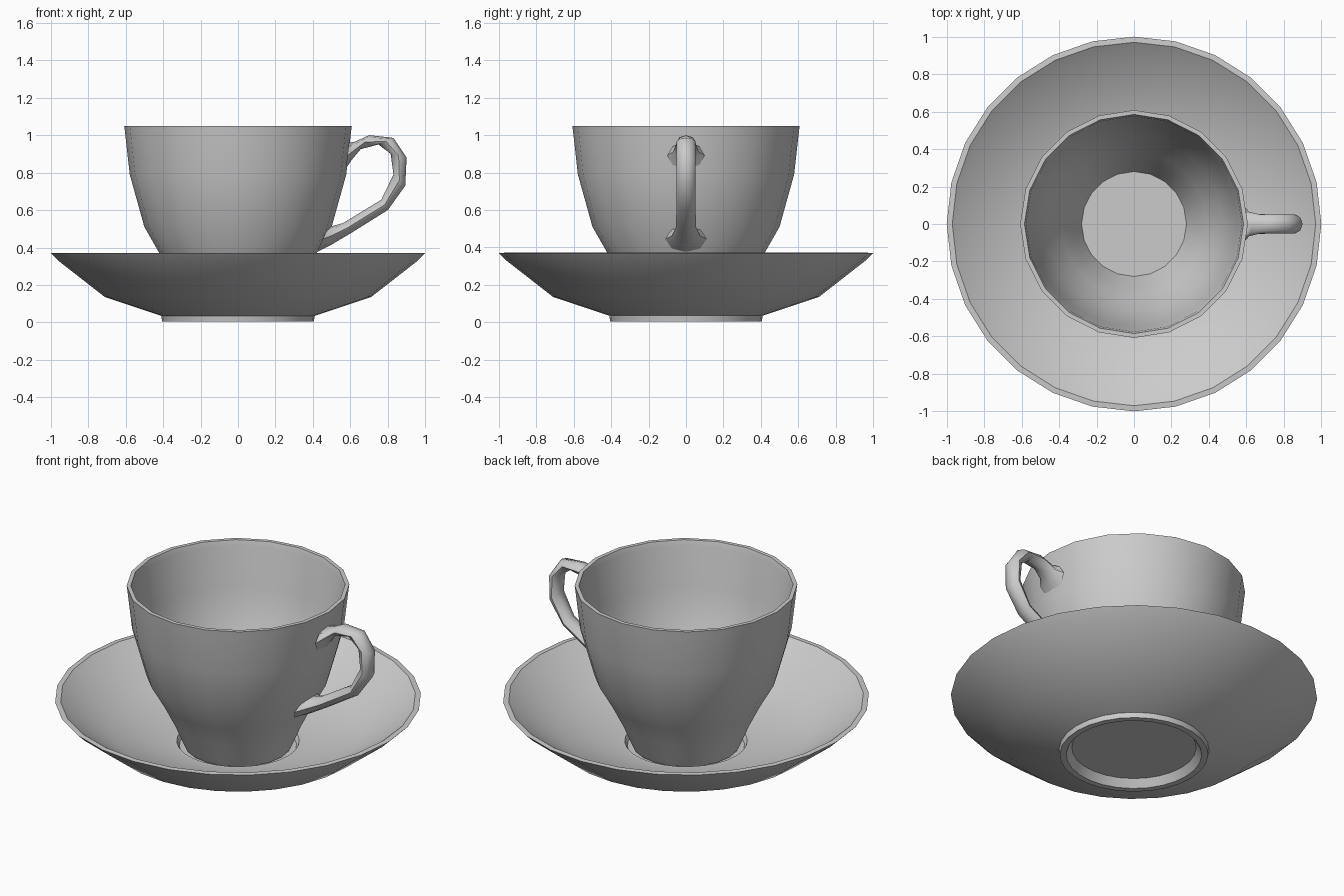
import bpy
import bmesh
from math import sin, cos, tau, radians
from mathutils import Vector

cube = bpy.data.objects.get("Cube")
if cube:
    bpy.data.objects.remove(cube, do_unlink=True)

# Single glaze colour
glaze = bpy.data.materials.new("grey_glaze")
glaze.use_nodes = True
GREY = (0.6, 0.6, 0.6, 1)
glaze.diffuse_color = GREY
glaze.node_tree.nodes["Principled BSDF"].inputs["Base Color"].default_value = GREY


def finish(name, bm, angle):
    """Turn a bmesh into a smooth shaded object."""
    bmesh.ops.recalc_face_normals(bm, faces=bm.faces[:])
    mesh = bpy.data.meshes.new(name)
    bm.to_mesh(mesh)
    bm.free()
    mesh.materials.append(glaze)
    obj = bpy.data.objects.new(name, mesh)
    bpy.context.collection.objects.link(obj)
    bpy.ops.object.select_all(action="DESELECT")
    obj.select_set(True)
    bpy.context.view_layer.objects.active = obj
    bpy.ops.object.shade_smooth_by_angle(angle=radians(angle))
    return obj


def loft(name, rings, angle):
    """Bridge rings of points in order and cap both ends."""
    bm = bmesh.new()
    loops = [[bm.verts.new(p) for p in ring] for ring in rings]
    n = len(loops[0])
    for a, b in zip(loops, loops[1:]):
        for i in range(n):
            j = (i + 1) % n
            bm.faces.new((a[i], a[j], b[j], b[i]))
    bm.faces.new(loops[0])
    bm.faces.new(loops[-1])
    return finish(name, bm, angle)


def lathe(name, profile, sides, angle=38):
    """Revolve a closed (radius, height) profile around z."""
    turns = [tau * i / sides for i in range(sides)]
    rings = [[(r * cos(t), r * sin(t), z) for t in turns] for r, z in profile]
    return loft(name, rings, angle)


# Saucer: foot ring, flared underside, rim, then the dish and its cup well
lathe("saucer", [
    (.34, .05), (.37, .005), (.405, .005), (.41, .035), (.71, .135),
    (.96, .33), (1.0, .37), (.97, .372), (.93, .342), (.69, .19),
    (.36, .112), (.335, .112), (.32, .085)], 28)

# Cup: outer wall from the base up, over the rim and down the inside
lathe("cup", [
    (.29, .09), (.305, .12), (.36, .25), (.42, .37), (.50, .51),
    (.578, .79), (.605, 1.03), (.608, 1.05), (.585, 1.05), (.576, 1.02),
    (.55, .79), (.472, .52), (.39, .38), (.335, .27), (.28, .15)], 20)

# Handle: inner edge point, outer edge point (x, z) and half width
sections = [
    ((.575, .82), (.592, .96), .10),
    ((.605, .865), (.625, .965), .065),
    ((.655, .925), (.70, 1.0), .05),
    ((.75, .95), (.83, .985), .05),
    ((.815, .90), (.90, .88), .05),
    ((.83, .79), (.893, .73), .05),
    ((.765, .655), (.80, .60), .05),
    ((.56, .53), (.60, .475), .055),
    ((.505, .515), (.49, .41), .075),
    ((.485, .515), (.42, .375), .11),
]
SIDES = 8
rings = []
for inner, outer, width in sections:
    a = Vector((inner[0], 0, inner[1]))
    b = Vector((outer[0], 0, outer[1]))
    mid, half = (a + b) / 2, (b - a) / 2
    rings.append([mid + half * cos(tau * i / SIDES)
                  + Vector((0, width * sin(tau * i / SIDES), 0))
                  for i in range(SIDES)])
loft("handle", rings, 50)
